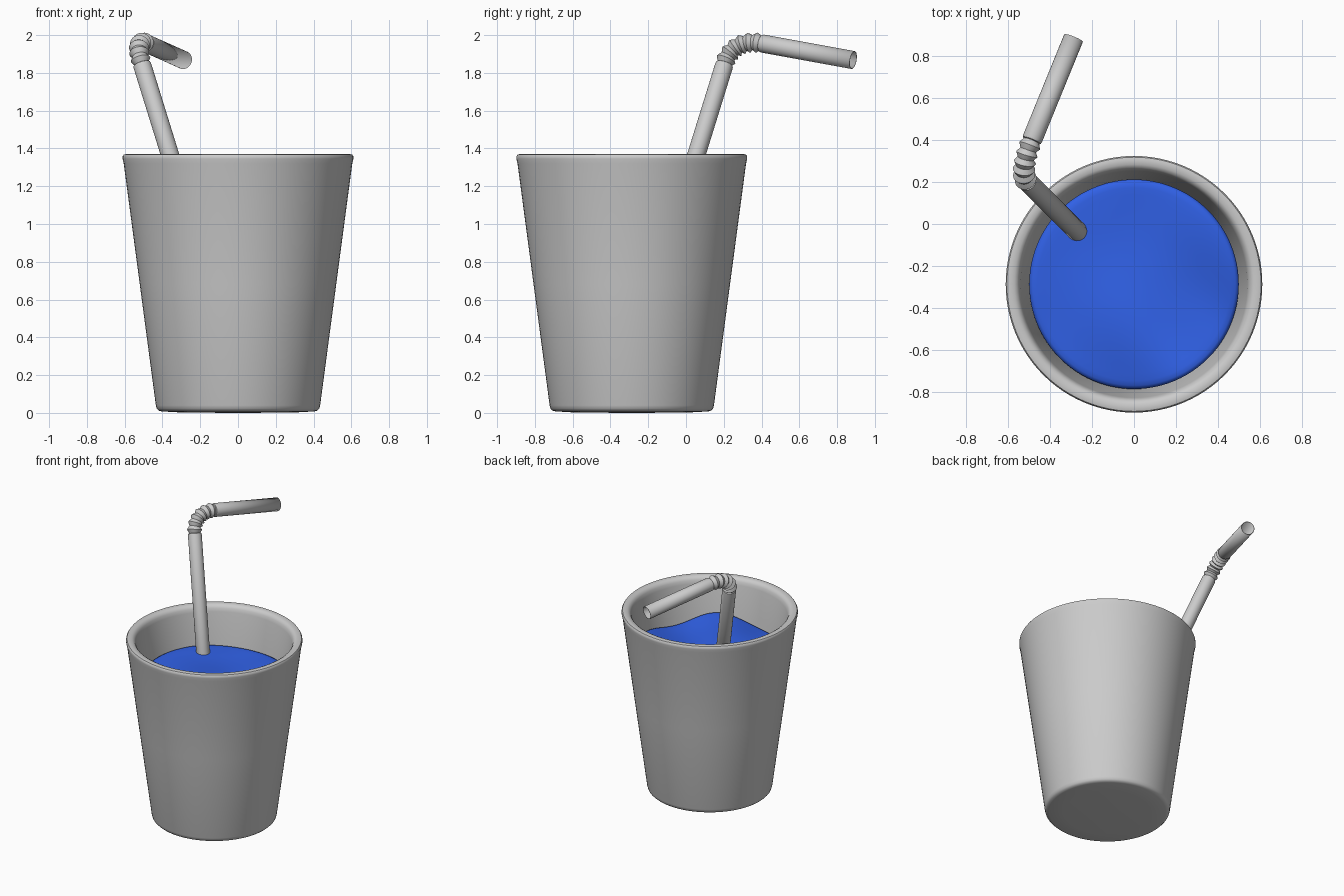
import bpy, bmesh, math
from mathutils import Vector

if "Cube" in bpy.data.objects:
    bpy.data.objects.remove(bpy.data.objects["Cube"])

CY = -0.287  # cup axis position in y


def loft(name, rings, caps=True, color=None, angle=35):
    """Skin a list of equal-length closed rings; optionally cap both ends."""
    bm = bmesh.new()
    rows = [[bm.verts.new(p) for p in ring] for ring in rings]
    n = len(rows[0])
    for a, b in zip(rows, rows[1:]):
        for i in range(n):
            j = (i + 1) % n
            bm.faces.new((a[i], a[j], b[j], b[i]))
    if caps:
        bm.faces.new(rows[0][::-1])
        bm.faces.new(rows[-1])
        bmesh.ops.recalc_face_normals(bm, faces=bm.faces)
    me = bpy.data.meshes.new(name)
    bm.to_mesh(me)
    bm.free()
    ob = bpy.data.objects.new(name, me)
    bpy.context.collection.objects.link(ob)
    if color:
        mat = bpy.data.materials.new(name)
        mat.diffuse_color = color
        mat.use_nodes = True
        mat.node_tree.nodes["Principled BSDF"].inputs["Base Color"].default_value = mat.diffuse_color
        me.materials.append(mat)
    bpy.ops.object.select_all(action='DESELECT')
    ob.select_set(True)
    bpy.context.view_layer.objects.active = ob
    bpy.ops.object.shade_smooth_by_angle(angle=math.radians(angle))
    return ob


def circle(r, z, n=96):
    pts = []
    for i in range(n):
        a = 2 * math.pi * i / n
        x, y = r * math.cos(a), r * math.sin(a)
        pts.append((x, CY + y, z(x, y) if callable(z) else z))
    return pts


# cup: tapered wall, rounded rim and foot, hollow inside
profile = [(0.02, 0.0), (0.30, 0.002), (0.405, 0.008), (0.42, 0.012), (0.43, 0.022), (0.435, 0.04),
           (0.52, 0.68), (0.605, 1.32), (0.611, 1.345), (0.611, 1.358),
           (0.605, 1.367), (0.593, 1.37), (0.57, 1.368), (0.556, 1.36),
           (0.546, 1.345), (0.54, 1.32), (0.508, 1.09), (0.38, 0.14),
           (0.365, 0.105), (0.34, 0.09), (0.02, 0.09)]
loft("cup", [circle(r, z) for r, z in profile])


# drink: wavy surface with a soft rolled edge, filling the cup
def wave(x, y):
    weight = min(1, max(0.15, 0.5 + 0.75 * (x - y)))
    return (1.09 - 0.036 * weight * math.sin(7 * (x + y))
            + 0.006 * math.sin(9 * x + 1) * math.cos(8 * y))


rings = [circle(0.375, 0.15), circle(0.498, lambda x, y: wave(x, y) - 0.04),
         circle(0.499, lambda x, y: wave(x, y) - 0.022),
         circle(0.494, lambda x, y: wave(x, y) - 0.009),
         circle(0.482, lambda x, y: wave(x, y) - 0.002)]
rings += [circle(0.46 * k / 14, wave) for k in range(14, 0, -1)]
loft("drink", [circle(0.02, 0.12), circle(0.33, 0.12)] + rings,
     color=(0.03, 0.12, 0.8, 1), angle=60)

# straw path: lower tube, curved bellows, upper tube
foot = Vector((0.03, -0.34, 0.11))
low = Vector((-0.51, 0.205, 1.85))
high = Vector((-0.488, 0.395, 1.957))
tip = Vector((-0.288, 0.885, 1.868))
d0, d1 = (Vector((-0.31, 0.31, 1))).normalized(), (tip - high).normalized()
foot = low - d0 * ((low.z - foot.z) / d0.z)
c0, c1 = low + d0 * 0.095, high - d1 * 0.095
R = 0.048

stations = [(foot, d0, R), (low - d0 * 0.012, d0, R), (low - d0 * 0.003, d0, R - 0.003)]
RIDGES = 6
STEPS = RIDGES * 4
for k in range(STEPS + 1):
    t = k / STEPS
    u = 1 - t
    p = low * u**3 + c0 * 3 * u * u * t + c1 * 3 * u * t * t + high * t**3
    d = ((c0 - low) * u * u + (c1 - c0) * 2 * u * t + (high - c1) * t * t).normalized()
    r = (0.039, 0.046, 0.053, 0.046)[k % 4]
    stations.append((p, d, r))
stations += [(high + d1 * 0.003, d1, R - 0.003), (high + d1 * 0.012, d1, R), (tip, d1, R)]

# sweep the circle along the path with a twist-free frame
side = d0.orthogonal().normalized()
prev = d0
rings = []
for p, d, r in stations:
    side = prev.rotation_difference(d) @ side
    side = (side - d * side.dot(d)).normalized()
    up = d.cross(side)
    rings.append([p + (side * math.cos(a) + up * math.sin(a)) * r
                  for a in (2 * math.pi * i / 32 for i in range(32))])
    prev = d
straw = loft("straw", rings, caps=False)
wall = straw.modifiers.new("wall", 'SOLIDIFY')
wall.thickness = 0.004
wall.offset = -1
